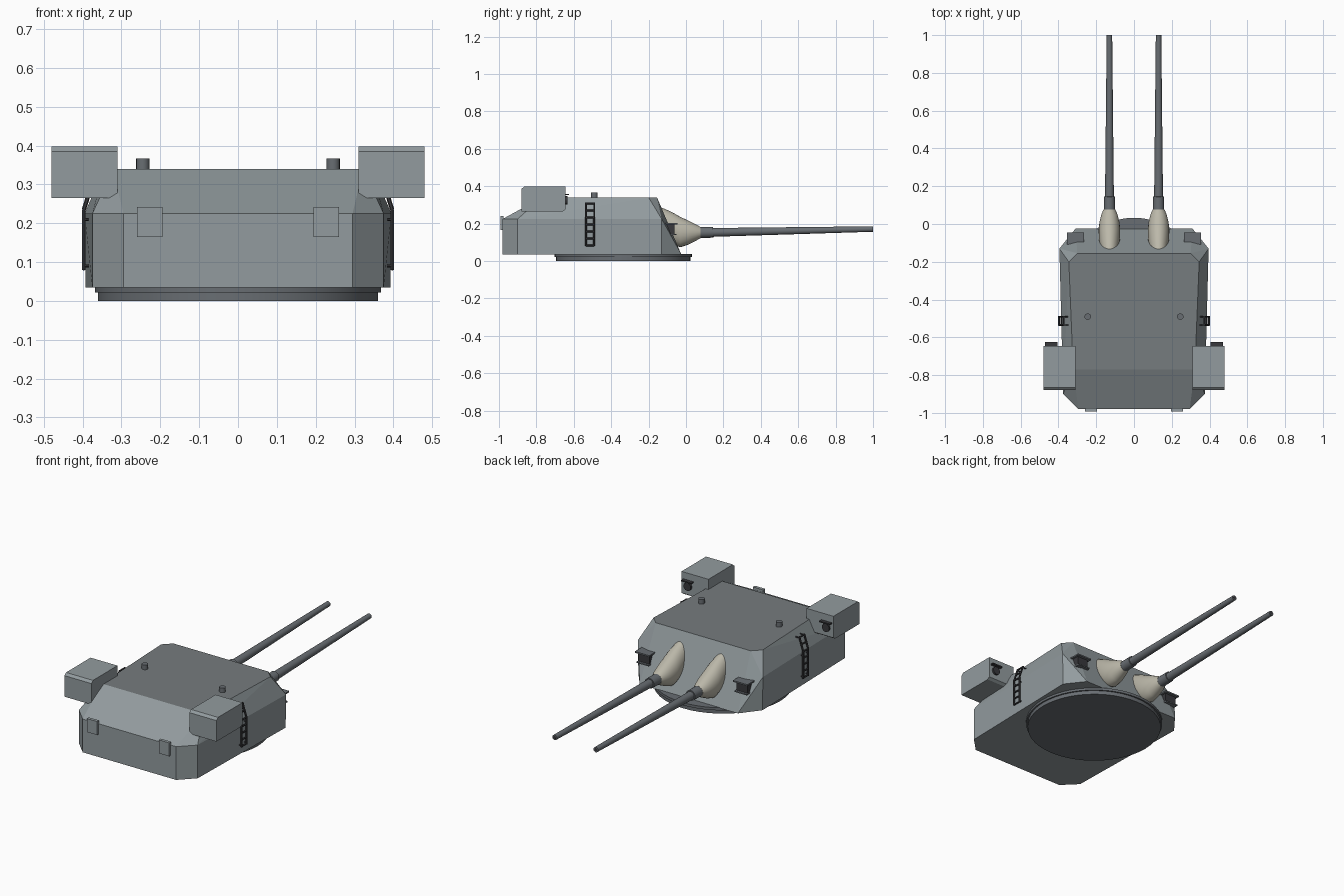
import bpy, bmesh, math
from mathutils import Vector, Matrix

if "Cube" in bpy.data.objects:
    bpy.data.objects.remove(bpy.data.objects["Cube"])


def mat(name, c):
    m = bpy.data.materials.new(name)
    m.diffuse_color = (*c, 1)
    m.use_nodes = True
    m.node_tree.nodes["Principled BSDF"].inputs["Base Color"].default_value = m.diffuse_color
    return m


GREY = mat("hull_grey", (0.29, 0.33, 0.345))
DECK = mat("roof_grey", (0.18, 0.20, 0.21))
STEEL = mat("gun_grey", (0.14, 0.155, 0.17))
DARK = mat("dark", (0.04, 0.04, 0.045))
CREAM = mat("canvas", (0.50, 0.48, 0.40))


def finish(name, bm, *mats, smooth=False):
    bmesh.ops.recalc_face_normals(bm, faces=bm.faces)
    me = bpy.data.meshes.new(name)
    bm.to_mesh(me)
    bm.free()
    ob = bpy.data.objects.new(name, me)
    bpy.context.collection.objects.link(ob)
    for m in mats:
        me.materials.append(m)
    if smooth:
        bpy.ops.object.select_all(action='DESELECT')
        ob.select_set(True)
        bpy.context.view_layer.objects.active = ob
        bpy.ops.object.shade_smooth_by_angle(angle=math.radians(35))
    return ob


def add_box(bm, lo, hi):
    lo, hi = Vector(lo), Vector(hi)
    m = Matrix.Translation((lo + hi) / 2) @ Matrix.Diagonal((*(hi - lo), 1))
    return bmesh.ops.create_cube(bm, size=1, matrix=m)["verts"]


def add_rod(bm, a, b, r1, r2=None, n=20):
    a, b = Vector(a), Vector(b)
    m = Matrix.Translation((a + b) / 2) @ (b - a).to_track_quat('Z', 'Y').to_matrix().to_4x4()
    bmesh.ops.create_cone(bm, cap_ends=True, segments=n, radius1=r1,
                          radius2=r1 if r2 is None else r2, depth=(b - a).length, matrix=m)


# Armoured gunhouse: hull of bottom, shoulder and roof outlines
half = [(.31, -.025, .035), (.392, -.13, .035), (.375, -.90, .035), (.295, -.98, .035),
        (.395, -.13, .225), (.375, -.90, .225), (.295, -.98, .225),
        (.30, -.155, .34), (.345, -.20, .34), (.322, -.77, .34)]
bm = bmesh.new()
for x, y, z in half:
    for s in (-1, 1):
        bm.verts.new((s * x, y, z))
bmesh.ops.convex_hull(bm, input=bm.verts[:])
bmesh.ops.dissolve_limit(bm, angle_limit=math.radians(1), verts=bm.verts, edges=bm.edges)
bm.normal_update()
for f in bm.faces:
    f.material_index = 1 if f.normal.z > .95 else 0
finish("gunhouse", bm, GREY, DECK)

# Turntable ring
bm = bmesh.new()
add_rod(bm, (0, -.335, 0), (0, -.335, .022), .36, n=48)
add_rod(bm, (0, -.335, .022), (0, -.335, .037), .368, n=48)
finish("turntable_ring", bm, STEEL, smooth=True)

for s, side in ((-1, "left"), (1, "right")):
    # Gun barrel with collar and bore
    bm = bmesh.new()
    x = s * .13
    add_rod(bm, (x, .04, .151), (x, .145, .154), .030, .029)
    add_rod(bm, (x, .14, .153), (x, 1.0, .171), .0235, .0145)
    finish("barrel_" + side, bm, STEEL, smooth=True)
    bm = bmesh.new()
    add_rod(bm, (x, .99, .171), (x, 1.0005, .171), .009)
    finish("bore_" + side, bm, DARK)

    # Canvas gun bag: loft of ellipses (y, centre z, half width, half height)
    bm = bmesh.new()
    rings = []
    for y, zc, rx, rz in ((.078, .152, .031, .030), (.05, .152, .043, .045),
                          (.01, .152, .053, .065), (-.03, .155, .057, .081),
                          (-.08, .178, .056, .086), (-.14, .205, .046, .085)):
        rings.append([bm.verts.new((x + rx * math.cos(i * math.tau / 24), y,
                                    zc + rz * math.sin(i * math.tau / 24))) for i in range(24)])
    for a, b in zip(rings, rings[1:]):
        for i in range(24):
            j = (i + 1) % 24
            bm.faces.new((a[i], a[j], b[j], b[i]))
    bm.faces.new(rings[0])
    bm.faces.new(rings[-1])
    finish("gun_bag_" + side, bm, CREAM, smooth=True)

    # Rangefinder hood: extruded side profile with chamfered rear top
    bm = bmesh.new()
    prof = [(-.88, .265), (-.88, .385), (-.866, .398), (-.645, .398), (-.645, .275), (-.66, .265)]
    ends = [[bm.verts.new((s * xx, y, z)) for y, z in prof] for xx in (.31, .48)]
    for i in range(len(prof)):
        j = (i + 1) % len(prof)
        bm.faces.new((ends[0][i], ends[0][j], ends[1][j], ends[1][i]))
    for e in ends:
        bm.faces.new(e)
    finish("rangefinder_" + side, bm, GREY)

    # Rangefinder lens with lid
    bm = bmesh.new()
    add_rod(bm, (s * .437, -.65, .325), (s * .437, -.634, .325), .023)
    add_box(bm, (s * .437 - .033, -.65, .352), (s * .437 + .033, -.625, .359))
    finish("lens_" + side, bm, DARK)

    # Roof vent
    bm = bmesh.new()
    add_rod(bm, (s * .245, -.49, .335), (s * .245, -.49, .366), .017, n=16)
    finish("roof_vent_" + side, bm, STEEL, smooth=True)

    # Rear hatch box
    bm = bmesh.new()
    add_box(bm, (s * .2275 - .0325, -.993, .165), (s * .2275 + .0325, -.975, .242))
    finish("rear_hatch_" + side, bm, GREY)

    # Side ladder following the wall
    bm = bmesh.new()
    pts = [(.397, .08), (.397, .235), (.372, .312)]
    for y in (-.535, -.491):
        for (xa, za), (xb, zb) in zip(pts, pts[1:]):
            add_rod(bm, (s * xa, y, za), (s * xb, y, zb), .0055, n=6)
    for i in range(7):
        z = .083 + i * .0375
        xr = .397 if z < .235 else .397 - (z - .235) * .325
        add_rod(bm, (s * xr, -.535, z), (s * xr, -.491, z), .005, n=6)
    for xa, xb, z in ((.38, .397, .09), (.38, .397, .21), (.345, .374, .305)):
        for y in (-.535, -.491):
            add_rod(bm, (s * xa, y, z), (s * xb, y, z), .004, n=6)
    finish("ladder_" + side, bm, DARK)

    # Front sighting port: dark block between top and bottom flaps
    bm = bmesh.new()
    add_box(bm, (s * .31 - .035, -.11, .145), (s * .31 + .035, -.062, .195))
    finish("sight_port_" + side, bm, DARK)
    bm = bmesh.new()
    add_box(bm, (s * .31 - .046, -.115, .195), (s * .31 + .046, -.046, .203))
    add_box(bm, (s * .31 - .038, -.095, .138), (s * .31 + .038, -.05, .145))
    finish("sight_flaps_" + side, bm, STEEL)
